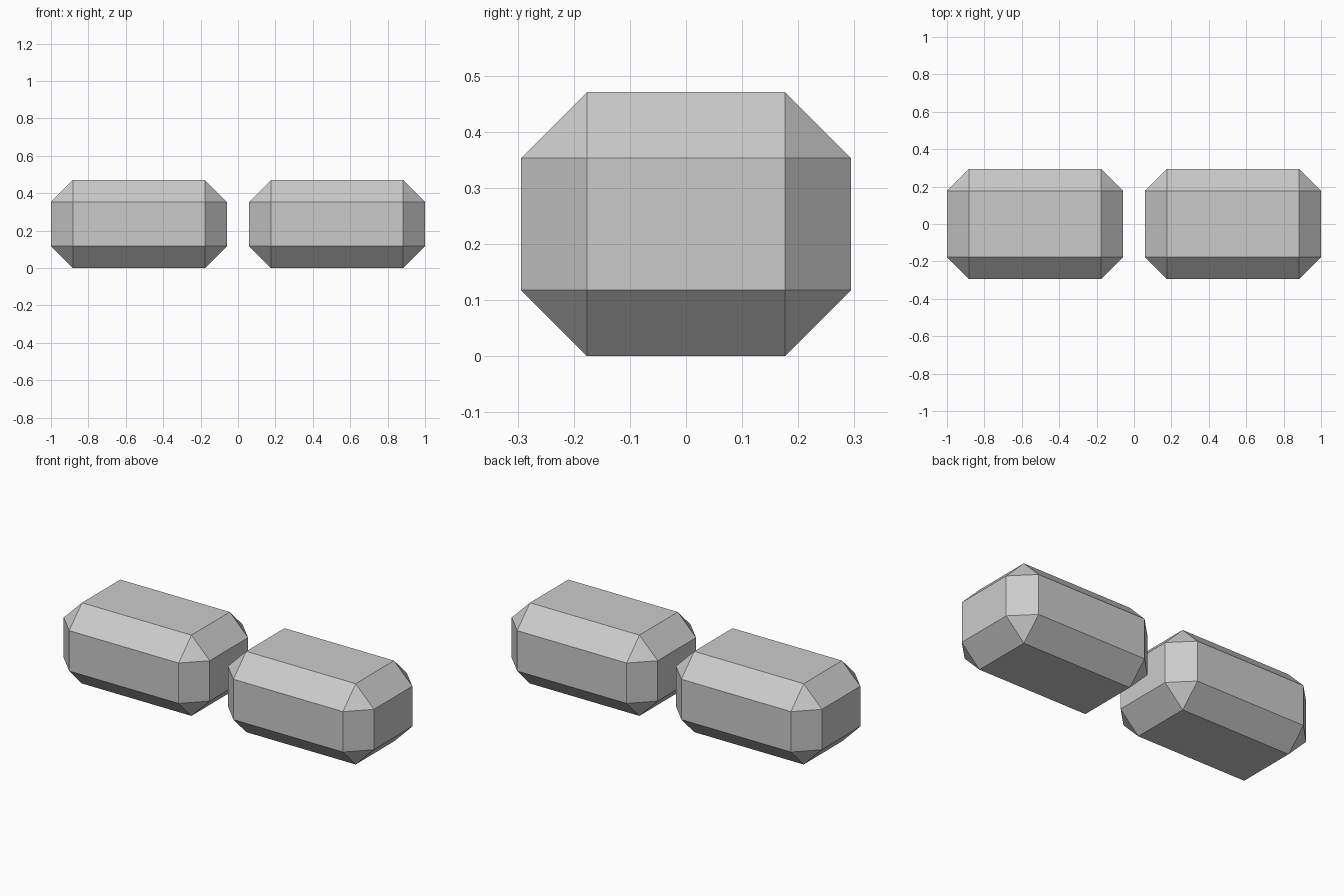
import bpy
import bmesh
from mathutils import Matrix

cube = bpy.data.objects.get("Cube")
if cube:
    bpy.data.objects.remove(cube, do_unlink=True)

UNIT = 2 / 17  # chamfer width; every size is a multiple of it

grey = bpy.data.materials.new("light grey")
grey.use_nodes = True
colour = (0.6, 0.6, 0.6, 1)
grey.diffuse_color = colour
grey.node_tree.nodes["Principled BSDF"].inputs["Base Color"].default_value = colour


def chamfered_block(name, x):
    """Box with all edges cut flat, standing on the ground."""
    size = (8 * UNIT, 5 * UNIT, 4 * UNIT)
    bm = bmesh.new()
    bmesh.ops.create_cube(bm, size=1, matrix=Matrix.Diagonal((*size, 1)))
    bmesh.ops.bevel(bm, geom=bm.edges[:], offset=UNIT, offset_type='OFFSET',
                    segments=1, affect='EDGES')
    mesh = bpy.data.meshes.new(name)
    bm.to_mesh(mesh)
    bm.free()
    mesh.materials.append(grey)
    block = bpy.data.objects.new(name, mesh)
    block.location = (x, 0, size[2] / 2)
    bpy.context.collection.objects.link(block)


# Two matching blocks, one on each side
for name, side in (("left_block", 1), ("right_block", -1)):
    chamfered_block(name, side * 4.5 * UNIT)
